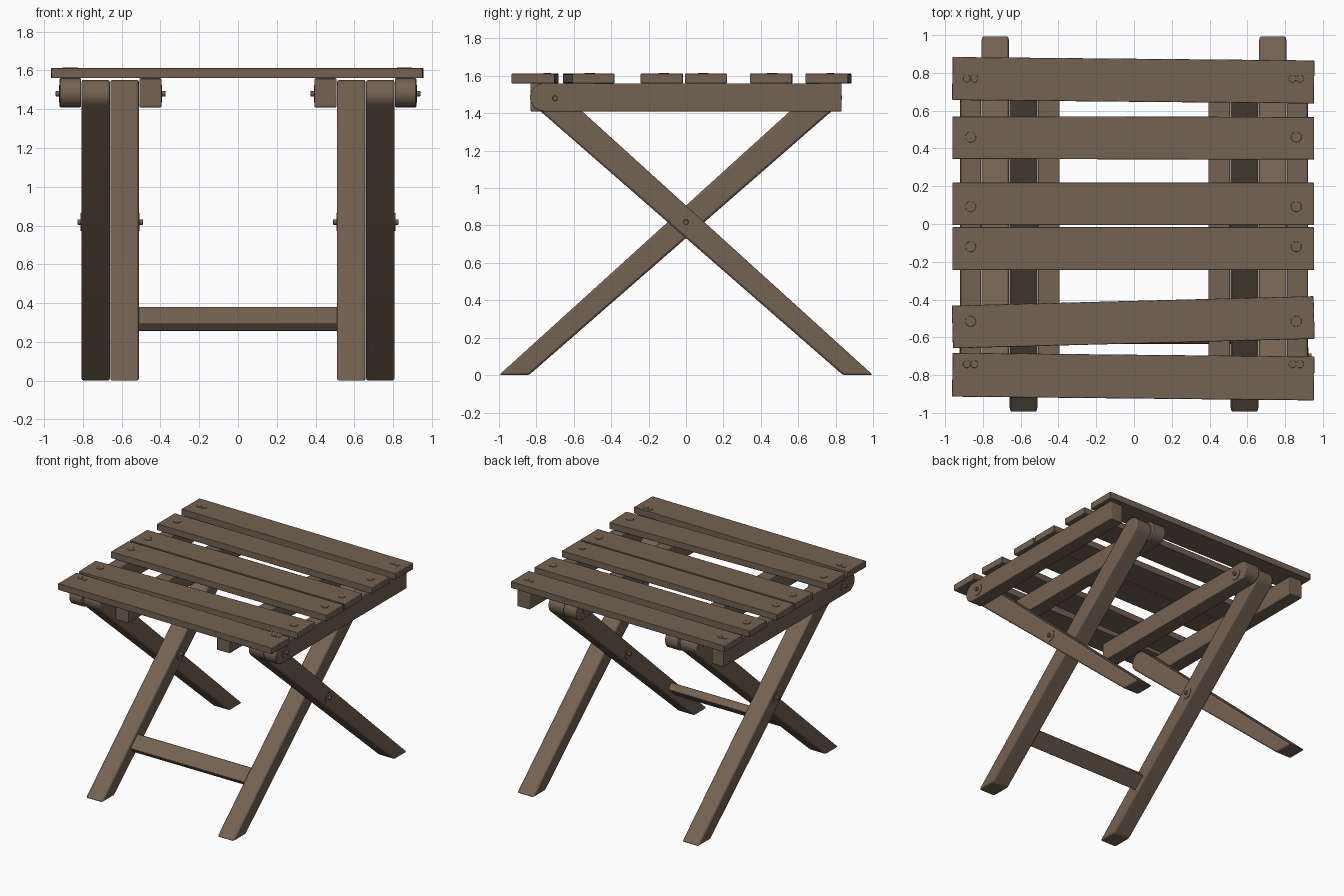
import bpy, bmesh, math
from mathutils import Matrix, Vector

if "Cube" in bpy.data.objects:
    bpy.data.objects.remove(bpy.data.objects["Cube"])

wood = bpy.data.materials.new("brown wood")
wood.diffuse_color = (0.175, 0.123, 0.085, 1)
wood.use_nodes = True
wood.node_tree.nodes["Principled BSDF"].inputs["Base Color"].default_value = wood.diffuse_color


def finish(name, bm, bevel=0.0):
    bmesh.ops.recalc_face_normals(bm, faces=bm.faces)
    me = bpy.data.meshes.new(name)
    bm.to_mesh(me)
    bm.free()
    me.materials.append(wood)
    ob = bpy.data.objects.new(name, me)
    bpy.context.collection.objects.link(ob)
    if bevel:
        m = ob.modifiers.new("soft edges", 'BEVEL')
        m.width, m.segments = bevel, 2
        m.limit_method, m.angle_limit = 'ANGLE', math.radians(40)
    bpy.ops.object.select_all(action='DESELECT')
    bpy.context.view_layer.objects.active = ob
    ob.select_set(True)
    bpy.ops.object.shade_smooth_by_angle(angle=math.radians(35))
    return ob


def extrude_x(name, profile, x0, x1, bevel):
    """Side (y, z) outline pushed from x0 to x1."""
    bm = bmesh.new()
    face = bm.faces.new([bm.verts.new((x0, y, z)) for y, z in profile])
    out = bmesh.ops.extrude_face_region(bm, geom=[face])
    moved = [v for v in out['geom'] if isinstance(v, bmesh.types.BMVert)]
    bmesh.ops.translate(bm, verts=moved, vec=(x1 - x0, 0, 0))
    return finish(name, bm, bevel)


def box(name, loc, size, rot, bevel):
    bm = bmesh.new()
    bmesh.ops.create_cube(bm, size=1, matrix=Matrix.Translation(loc) @ rot @ Matrix.Diagonal((*size, 1)))
    return finish(name, bm, bevel)


def disc(name, loc, radius, depth, axis, bevel=0.0):
    bm = bmesh.new()
    rot = Matrix.Rotation(math.pi / 2, 4, 'Y') if axis == 'X' else Matrix()
    bmesh.ops.create_cone(bm, cap_ends=True, segments=20, radius1=radius, radius2=radius,
                          depth=depth, matrix=Matrix.Translation(loc) @ rot)
    return finish(name, bm, bevel)


def arc(c, r, a0, a1, n=14):
    return [(c[0] + r * math.cos(a0 + (a1 - a0) * i / n),
             c[1] + r * math.sin(a0 + (a1 - a0) * i / n)) for i in range(n + 1)]


# tapered leg outline: flat foot at the back, round top at the front
tilt = math.atan2(0.75, 0.66)
leg = [(0.84, 0), (1.0, 0)] + arc((-0.74, 1.477), 0.075, tilt, tilt + math.pi)
# rail outline: round front end, square back end
rail = [(0.832, 1.41), (0.832, 1.56)] + arc((-0.759, 1.485), 0.075, math.pi / 2, 1.5 * math.pi)


def flip(p):
    return [(-y, z) for y, z in p]


for s, side in ((-1, "left"), (1, "right")):
    # crossed legs
    extrude_x(side + "_outer_leg", leg, s * 0.661, s * 0.808, 0.012)
    extrude_x(side + "_inner_leg", flip(leg), s * 0.511, s * 0.659, 0.012)
    # rails under the seat
    extrude_x(side + "_outer_rail", rail, s * 0.81, s * 0.92, 0.005)
    extrude_x(side + "_inner_rail", flip(rail), s * 0.395, s * 0.509, 0.005)
    # washers and bolts: (name, x, direction, y, z)
    for nm, x, d, y, z in (("outer_rail", 0.92, 1, -0.70, 1.48),
                           ("inner_rail", 0.395, -1, 0.70, 1.48),
                           ("outer_cross", 0.808, 1, 0, 0.818),
                           ("inner_cross", 0.511, -1, 0, 0.818)):
        disc(f"{side}_{nm}_washer", (s * x, y, z), 0.046, 0.008, 'X')
        disc(f"{side}_{nm}_bolt", (s * (x + d * 0.006), y, z), 0.014, 0.03, 'X', 0.003)

# crossbar between the inner legs
box("crossbar", (0, -0.57, 0.318), (1.03, 0.125, 0.06),
    Matrix.Rotation(math.radians(41.4), 4, 'X'), 0.006)

# seat slats: centre y at left end and right end, width, number of screws per end, screw y
slats = [(0.770, 0.752, 0.228, 2, 0.77), (0.457, 0.454, 0.226, 1, 0.46),
         (0.107, 0.107, 0.224, 1, 0.092), (-0.130, -0.130, 0.226, 1, -0.12),
         (-0.545, -0.495, 0.226, 1, -0.515), (-0.798, -0.818, 0.232, 2, -0.742)]
for i, (yl, yr, w, count, sy) in enumerate(slats, 1):
    turn = Matrix.Rotation(math.atan2(yr - yl, 1.916), 4, 'Z')
    box(f"slat_{i}", (-0.004, (yl + yr) / 2, 1.586), (1.916, w, 0.052), turn, 0.004)
    for s in (-1, 1):
        for x in ((0.862,) if count == 1 else (0.842, 0.882)):
            disc(f"slat_{i}_screw", (s * x - 0.003, sy, 1.612),
                 0.028 if count == 1 else 0.02, 0.008, 'Z', 0.002)
